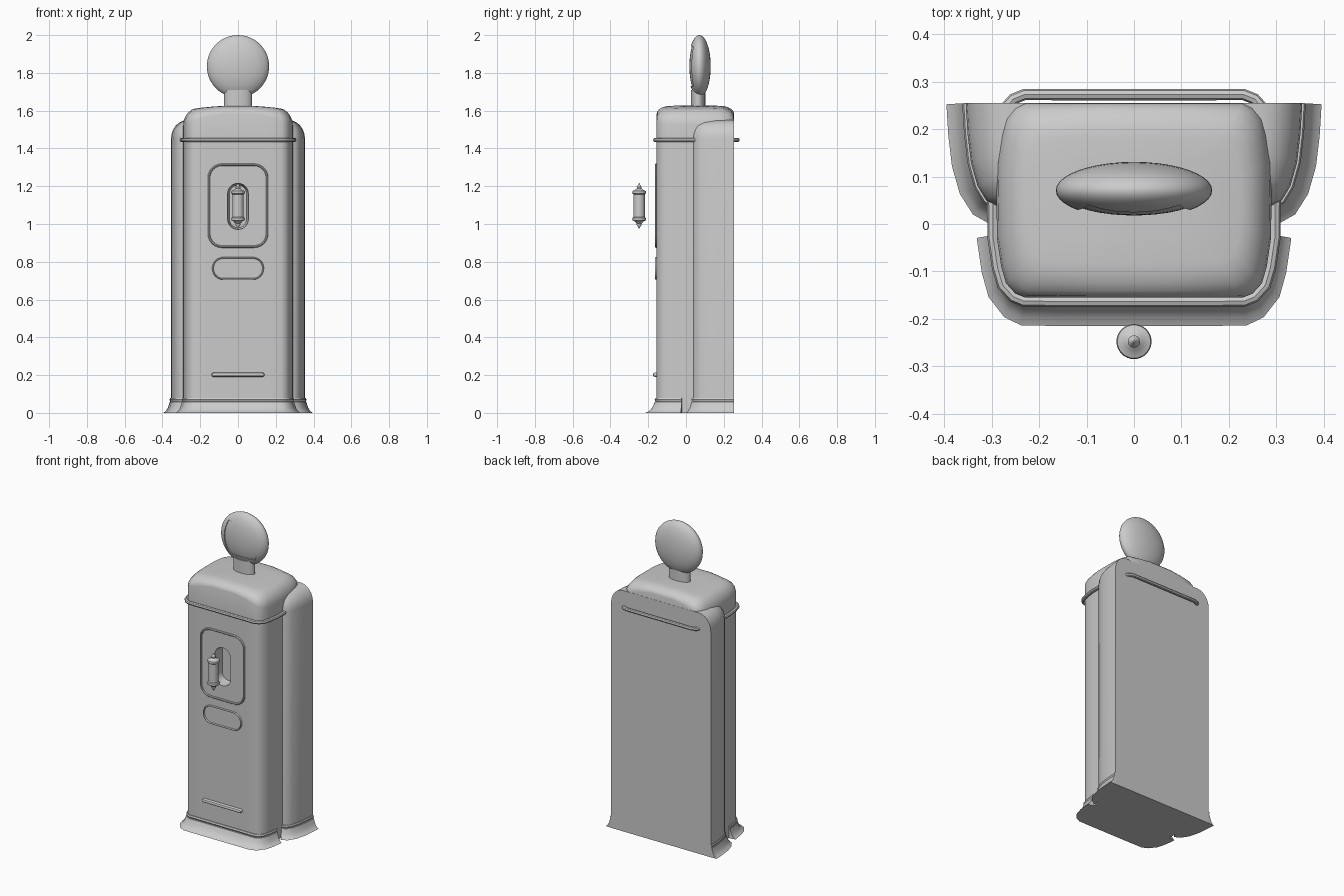
import bpy, bmesh
from math import sin, cos, pi, radians
from mathutils import Vector

if "Cube" in bpy.data.objects:
    bpy.data.objects.remove(bpy.data.objects["Cube"])


def finish(ob, angle=35):
    bpy.ops.object.select_all(action='DESELECT')
    ob.select_set(True)
    bpy.context.view_layer.objects.active = ob
    bpy.ops.object.shade_smooth_by_angle(angle=radians(angle))
    return ob


def loft(name, rings, closed=True, caps=True, loop=False):
    """Skin a list of equal-length point rings."""
    bm = bmesh.new()
    vs = [[bm.verts.new(p) for p in r] for r in rings]
    n = len(rings[0])
    pairs = list(zip(vs, vs[1:])) + ([(vs[-1], vs[0])] if loop else [])
    for a, b in pairs:
        for i in range(n if closed else n - 1):
            j = (i + 1) % n
            bm.faces.new((a[i], a[j], b[j], b[i]))
    if caps:
        bm.faces.new(vs[0])
        bm.faces.new(vs[-1])
    bmesh.ops.recalc_face_normals(bm, faces=bm.faces)
    me = bpy.data.meshes.new(name)
    bm.to_mesh(me)
    bm.free()
    ob = bpy.data.objects.new(name, me)
    bpy.context.collection.objects.link(ob)
    return finish(ob)


def mirror(half):
    return half + [(-x, y) for x, y in reversed(half)]


def offset(pts, d, closed=True, wx=1.0):
    """Push a counter-clockwise outline outwards by d."""
    n, out = len(pts), []
    for i, p in enumerate(pts):
        a = pts[(i - 1) % n] if closed or i > 0 else p
        b = pts[(i + 1) % n] if closed or i < n - 1 else p
        u, v = Vector(p) - Vector(a), Vector(b) - Vector(p)
        t = (u.normalized() + v.normalized()).normalized()
        out.append((p[0] + t.y * d * wx, p[1] - t.x * d))
    return out


def at_z(pts, z):
    return [(x, y, z) for x, y in pts]


def cut(ob, cutter):
    m = ob.modifiers.new('cut', 'BOOLEAN')
    m.object, m.operation, m.solver = cutter, 'DIFFERENCE', 'EXACT'
    bpy.context.view_layer.objects.active = ob
    bpy.ops.object.modifier_apply(modifier='cut')
    bpy.data.objects.remove(cutter)
    finish(ob)


def rounded(w, h, r, y, cz, seg=6):
    """Rounded rectangle in the xz plane; w and h are half sizes."""
    pts = []
    for k, (sx, sz) in enumerate(((1, 1), (-1, 1), (-1, -1), (1, -1))):
        for i in range(seg + 1):
            a = (k + i / seg) * pi / 2
            pts.append((sx * (w - r) + r * cos(a), y, cz + sz * (h - r) + r * sin(a)))
    return pts


def outline(back):
    return mirror([(0.08, -0.155), (0.16, -0.155), (0.23, -0.155), (0.25, -0.147),
                   (0.27, -0.125), (0.28, -0.09), (0.289, -0.03), (0.29, 0.05),
                   (0.289, 0.13), (0.28, 0.19), (0.27, back - 0.03), (0.25, back - 0.008),
                   (0.23, back), (0.16, back), (0.08, back)])


# Main cabinet with crowned top
body = outline(0.254)
rings = [at_z(body, 0), at_z(body, 1.44)]
top = lambda x: 1.627 - 0.3 * x * x
for i in range(6):
    a = i / 5 * pi / 2
    s = 1 - cos(a)
    rings.append([(x * (1 - 0.22 * s), 0.05 + (y - 0.05) * (1 - 0.36 * s),
                   (1.59 - 0.8 * x * x) * (1 - sin(a)) + top(x * (1 - 0.22 * s)) * sin(a))
                  for x, y in body])
for f in (0.6, 0.25, 0.02):
    rings.append([(x * 0.78 * f, 0.05 + (y - 0.05) * 0.64 * f, top(x * 0.78 * f)) for x, y in body])
cabinet = loft('cabinet', rings)

# Nozzle recess in the front
cut(cabinet, loft('recess_cutter', [rounded(0.055, 0.122, 0.054, -0.2, 1.093),
                                    rounded(0.055, 0.122, 0.054, -0.15, 1.093),
                                    rounded(0.045, 0.112, 0.044, -0.095, 1.093)]))

# Wider rear shell with domed shoulders
shell_half = [(0.285, 0.036), (0.312, 0.05), (0.33, 0.08), (0.344, 0.13), (0.351, 0.19), (0.355, 0.255)]
shell = mirror(shell_half)
rings = [at_z(shell, 0), at_z(shell, 1.45)]
for i in range(1, 7):
    a = i / 6 * pi / 2
    s = 1 - 0.24 * (1 - cos(a))
    rings.append([(x * s, 0.255 + (y - 0.255) * s, 1.45 + 0.1 * sin(a)) for x, y in shell])
loft('rear_shell', rings)

# Flared base skirts
profile = [(-0.01, 0), (-0.01, 0.078), (0.006, 0.078), (0.011, 0.07), (0.006, 0.06),
           (0.01, 0.058), (0.016, 0.045), (0.026, 0.025), (0.042, 0.008), (0.06, 0)]


def skirt(name, path, wx, k):
    sections = [offset(path, d * k, False, wx) for d, z in profile]
    loft(name, [[(*sections[j][i], profile[j][1]) for j in range(len(profile))]
                for i in range(len(path))])


half = [p for p in body if p[1] < -0.02 and p[0] > 0] + [(0.29, -0.022)]
skirt('front_skirt', [(-x, y) for x, y in reversed(half)] + half, 0.7, 1.0)
skirt('right_rear_skirt', shell_half, 1.0, 0.68)
skirt('left_rear_skirt', [(-x, y) for x, y in reversed(shell_half)], 1.0, 0.68)

# Trim band around the cabinet
band = outline(0.265)
loft('trim_band', [at_z(offset(band, 0.008 + 0.012 * cos(a)), 1.445 + 0.011 * sin(a))
                   for a in [k * pi / 4 for k in range(8)]], caps=False, loop=True)


# Raised rims on the front
def rim(name, w, h, r, cz, t):
    loft(name, [rounded(w - d, h - d, r - d, y, cz) for d, y in
                ((0, -0.15), (0, -0.159), (t * 0.3, -0.164), (t * 0.7, -0.164),
                 (t, -0.159), (t, -0.15))], caps=False)


rim('panel_rim', 0.16, 0.223, 0.075, 1.097, 0.012)
rim('oval_rim', 0.137, 0.06, 0.058, 0.765, 0.008)

# Low front bar
loft('front_bar', [rounded(0.14 - d, 0.011 - d, 0.0105 - d, y, 0.202) for d, y in
                   ((0, -0.15), (0, -0.165), (0.003, -0.172), (0.008, -0.175))])


# Globe with recessed face
def ellipsoid(name, r, ry):
    bpy.ops.mesh.primitive_uv_sphere_add(segments=40, ring_count=24, radius=1, location=(0, 0, 0))
    ob = bpy.context.object
    ob.name = name
    for v in ob.data.vertices:
        v.co = (v.co.x * r, v.co.y * ry + 0.071, v.co.z * r + 1.835)
    return finish(ob)


globe = ellipsoid('globe', 0.165, 0.06)
side = [(0.095 + 0.024 * cos(t * pi / 2), 1.835 + 0.104 * t) for t in [k / 5 - 1 for k in range(11)]]
face = mirror(side)
cut(globe, loft('face_cutter', [[(x, y, z) for x, z in face] for y in (-0.1, 0.05)]))
ellipsoid('globe_face', 0.158, 0.053)

# Globe neck
ring = [k * pi / 16 for k in range(32)]
loft('globe_neck', [[(0.073 * cos(a), 0.064 + 0.038 * sin(a), z) for a in ring] for z in (1.59, 1.71)])

# Floating nozzle handle
lathe = [(0.002, 0.976), (0.006, 0.985), (0.013, 0.995), (0.013, 1.003), (0.019, 1.008),
         (0.024, 1.015), (0.035, 1.019), (0.037, 1.026), (0.035, 1.033), (0.03, 1.037),
         (0.03, 1.157), (0.035, 1.161), (0.037, 1.168), (0.035, 1.175), (0.024, 1.179),
         (0.018, 1.184), (0.012, 1.188), (0.013, 1.197), (0.006, 1.207), (0.002, 1.216)]
loft('nozzle_handle', [[(r * cos(a), -0.248 + r * sin(a), z) for a in ring] for r, z in lathe])
